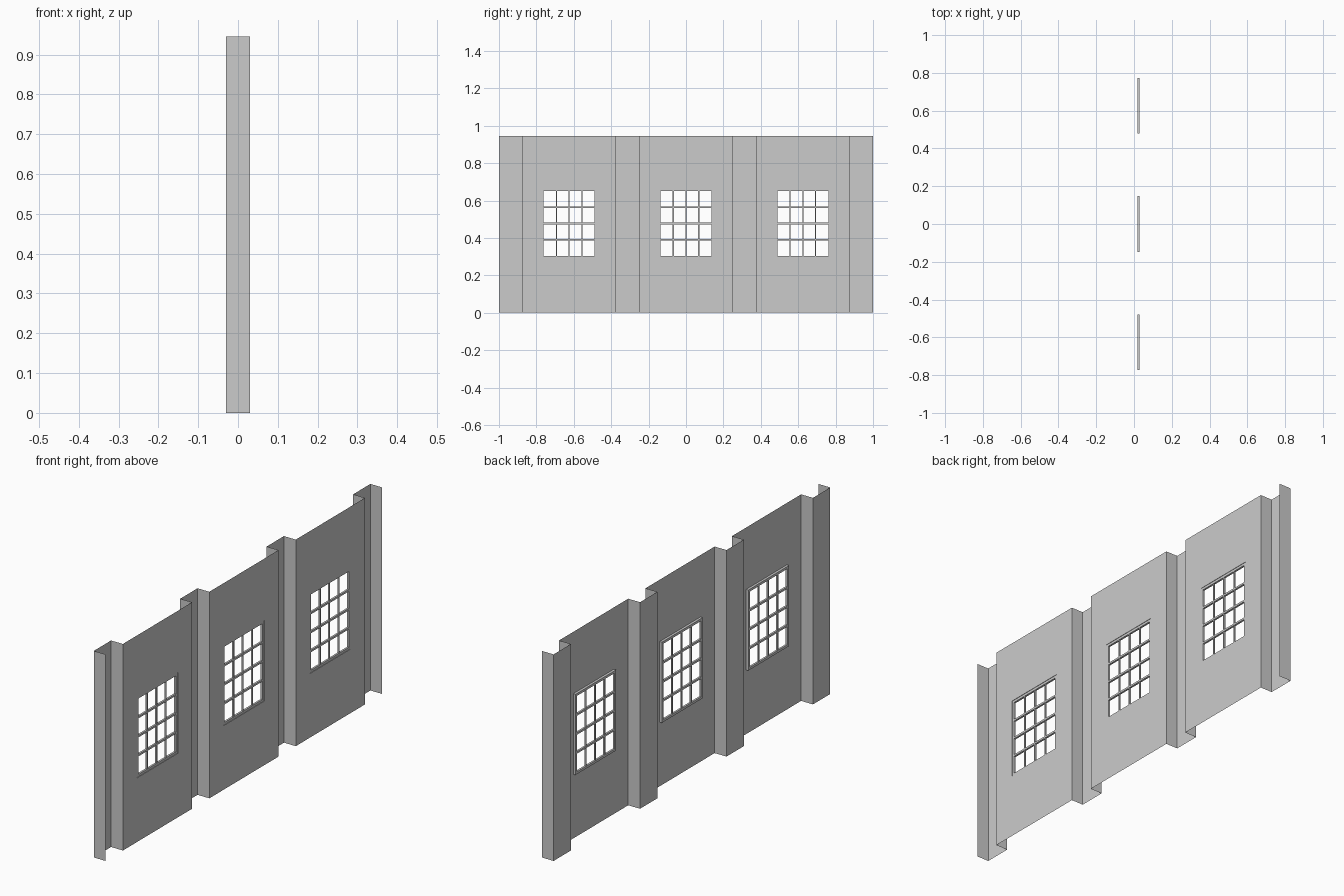
import bpy, bmesh

if "Cube" in bpy.data.objects:
    bpy.data.objects.remove(bpy.data.objects["Cube"])

X0, X1, H = -0.03, 0.03, 0.945        # back plane, front plane, wall height
CENTRES = (-0.625, 0.0, 0.625)         # panel / window centres
PANEL = 0.25                           # half width of a panel
HW, Z0, Z1 = 0.147, 0.293, 0.662       # window opening
BORDER = 0.011                         # window frame width
FX0, FX1 = 0.019, 0.028                # window frame depth range


def finish(name, bm):
    bmesh.ops.remove_doubles(bm, verts=bm.verts, dist=1e-5)
    me = bpy.data.meshes.new(name)
    bm.to_mesh(me)
    bm.free()
    ob = bpy.data.objects.new(name, me)
    bpy.context.collection.objects.link(ob)
    return ob


def quad(bm, *pts):
    bm.faces.new([bm.verts.new(p) for p in pts])


def strip(bm, a, b):
    """Vertical sheet between two plan points."""
    quad(bm, (*a, 0), (*b, 0), (*b, H), (*a, H))


def box(bm, y0, y1, z0, z1, x0=FX0, x1=FX1):
    vs = bmesh.ops.create_cube(bm, size=1)["verts"]
    bmesh.ops.scale(bm, verts=vs, vec=(x1 - x0, y1 - y0, z1 - z0))
    bmesh.ops.translate(bm, verts=vs, vec=((x0 + x1) / 2, (y0 + y1) / 2, (z0 + z1) / 2))


# folded sheet wall: recessed strips between forward panels
bm = bmesh.new()
plan = [(X1, -1), (X0, -1)]
for c in CENTRES:
    plan += [(X0, c - PANEL), (X1, c - PANEL), (X1, c + PANEL), (X0, c + PANEL)]
plan += [(X0, 1), (X1, 1)]
for a, b in zip(plan, plan[1:]):
    if not (a[0] == X1 and b[0] == X1):
        strip(bm, a, b)

# panels with window openings and shallow reveals
for c in CENTRES:
    ys = (c - PANEL, c - HW, c + HW, c + PANEL)
    zs = (0, Z0, Z1, H)
    for i in range(3):
        for j in range(3):
            if (i, j) != (1, 1):
                quad(bm, (X1, ys[i], zs[j]), (X1, ys[i + 1], zs[j]),
                     (X1, ys[i + 1], zs[j + 1]), (X1, ys[i], zs[j + 1]))
    ring = [(ys[1], Z0), (ys[1], Z1), (ys[2], Z1), (ys[2], Z0)]
    for p, q in zip(ring, ring[1:] + ring[:1]):
        quad(bm, (X1, *p), (X1, *q), (FX1, *q), (FX1, *p))
finish("folded_wall", bm)

# windows: outer frame plus three bars each way
for n, c in enumerate(CENTRES):
    bm = bmesh.new()
    yl, yr, zb, zt = c - HW + BORDER, c + HW - BORDER, Z0 + BORDER, Z1 - BORDER
    box(bm, c - HW, yl, Z0, Z1)
    box(bm, yr, c + HW, Z0, Z1)
    box(bm, yl, yr, Z0, zb)
    box(bm, yl, yr, zt, Z1)
    for k in (1, 2, 3):
        y = yl + (yr - yl) * k / 4
        z = zb + (zt - zb) * k / 4
        box(bm, y - 0.003, y + 0.003, zb, zt, FX0 + 0.001, FX1 - 0.001)
        box(bm, yl, yr, z - 0.0045, z + 0.0045)
    finish(f"window_{n + 1}", bm)
